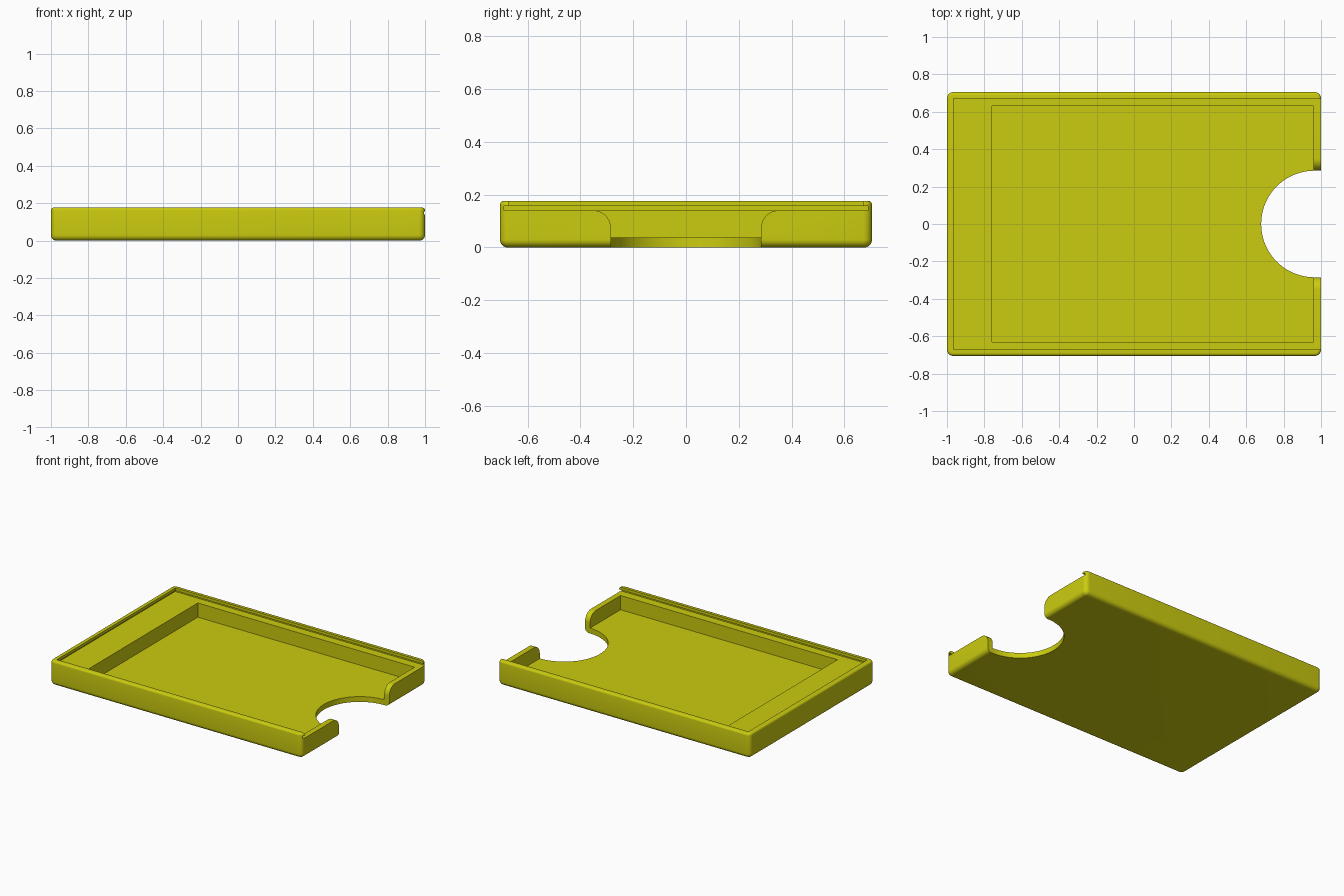
import bpy, bmesh, math

if "Cube" in bpy.data.objects:
    bpy.data.objects.remove(bpy.data.objects["Cube"])

paint = bpy.data.materials.new("yellow plastic")
paint.diffuse_color = (0.6, 0.6, 0.005, 1)
paint.use_nodes = True
paint.node_tree.nodes["Principled BSDF"].inputs["Base Color"].default_value = paint.diffuse_color


def mesh_object(name, bm):
    bmesh.ops.recalc_face_normals(bm, faces=bm.faces[:])
    me = bpy.data.meshes.new(name)
    bm.to_mesh(me)
    bm.free()
    ob = bpy.data.objects.new(name, me)
    bpy.context.collection.objects.link(ob)
    me.materials.append(paint)
    return ob


def box(bm, lo, hi):
    verts = bmesh.ops.create_cube(bm, size=1)["verts"]
    for v in verts:
        v.co = [(a + b) / 2 + c * (b - a) for a, b, c in zip(lo, hi, v.co)]


def prism(name, points, offset):
    """Extrude a closed outline of 3D points along an offset."""
    bm = bmesh.new()
    face = bm.faces.new([bm.verts.new(p) for p in points])
    ext = bmesh.ops.extrude_face_region(bm, geom=[face])["geom"]
    bmesh.ops.translate(bm, vec=offset,
                        verts=[e for e in ext if isinstance(e, bmesh.types.BMVert)])
    return mesh_object(name, bm)


def box_cutter(name, lo, hi):
    bm = bmesh.new()
    box(bm, lo, hi)
    return mesh_object(name, bm)


def arc(cx, cy, r, a0, a1, n):
    return [(cx + r * math.cos(math.radians(a0 + (a1 - a0) * i / n)),
             cy + r * math.sin(math.radians(a0 + (a1 - a0) * i / n)))
            for i in range(n + 1)]


# Tray body: block with rounded corners, bottom and rim
H = 0.177
bm = bmesh.new()
box(bm, (-1, -0.705, 0), (1, 0.705, H))


def round_edges(test, radius, segments):
    edges = [e for e in bm.edges if test(*e.verts)]
    bmesh.ops.bevel(bm, geom=edges, offset=radius, segments=segments,
                    profile=0.5, affect='EDGES')


round_edges(lambda a, b: abs(a.co.z - b.co.z) > 0.1, 0.033, 8)
round_edges(lambda a, b: max(a.co.z, b.co.z) < 1e-4, 0.03, 8)
round_edges(lambda a, b: min(a.co.z, b.co.z) > H - 1e-4, 0.015, 5)
tray = mesh_object("tray", bm)

# Pocket, and the lid channel with its undercut groove, open at the right end
cutters = [
    box_cutter("pocket_cutter", (-0.76, -0.63, 0.038), (0.96, 0.63, 0.3)),
    box_cutter("lid_opening_cutter", (-0.965, -0.672, 0.15), (1.2, 0.672, 0.3)),
    box_cutter("lid_groove_cutter", (-0.982, -0.69, 0.14), (1.2, 0.69, 0.157)),
]

# Thumb notch through the floor
R = 0.285
outline = [(1.2, R)] + arc(0.965, 0, R, 90, 270, 48) + [(1.2, -R)]
cutters.append(prism("thumb_notch_cutter", [(x, y, -0.1) for x, y in outline], (0, 0, 0.4)))

# Gap in the end wall with rounded shoulders
side = [(R, 0.06)] + arc(0.35, 0.075, 0.065, 180, 90, 10) + [(0.35, 0.2)]
gap = side + [(-y, z) for y, z in reversed(side)]
cutters.append(prism("wall_gap_cutter", [(0.95, y, z) for y, z in gap], (0.25, 0, 0)))

bpy.context.view_layer.objects.active = tray
tray.select_set(True)
for c in cutters:
    c.hide_render = True
    m = tray.modifiers.new(c.name, 'BOOLEAN')
    m.operation = 'DIFFERENCE'
    m.solver = 'EXACT'
    m.object = c
    bpy.ops.object.modifier_apply(modifier=m.name)
for c in cutters:
    bpy.data.objects.remove(c)

bpy.ops.object.shade_smooth_by_angle(angle=math.radians(30))
